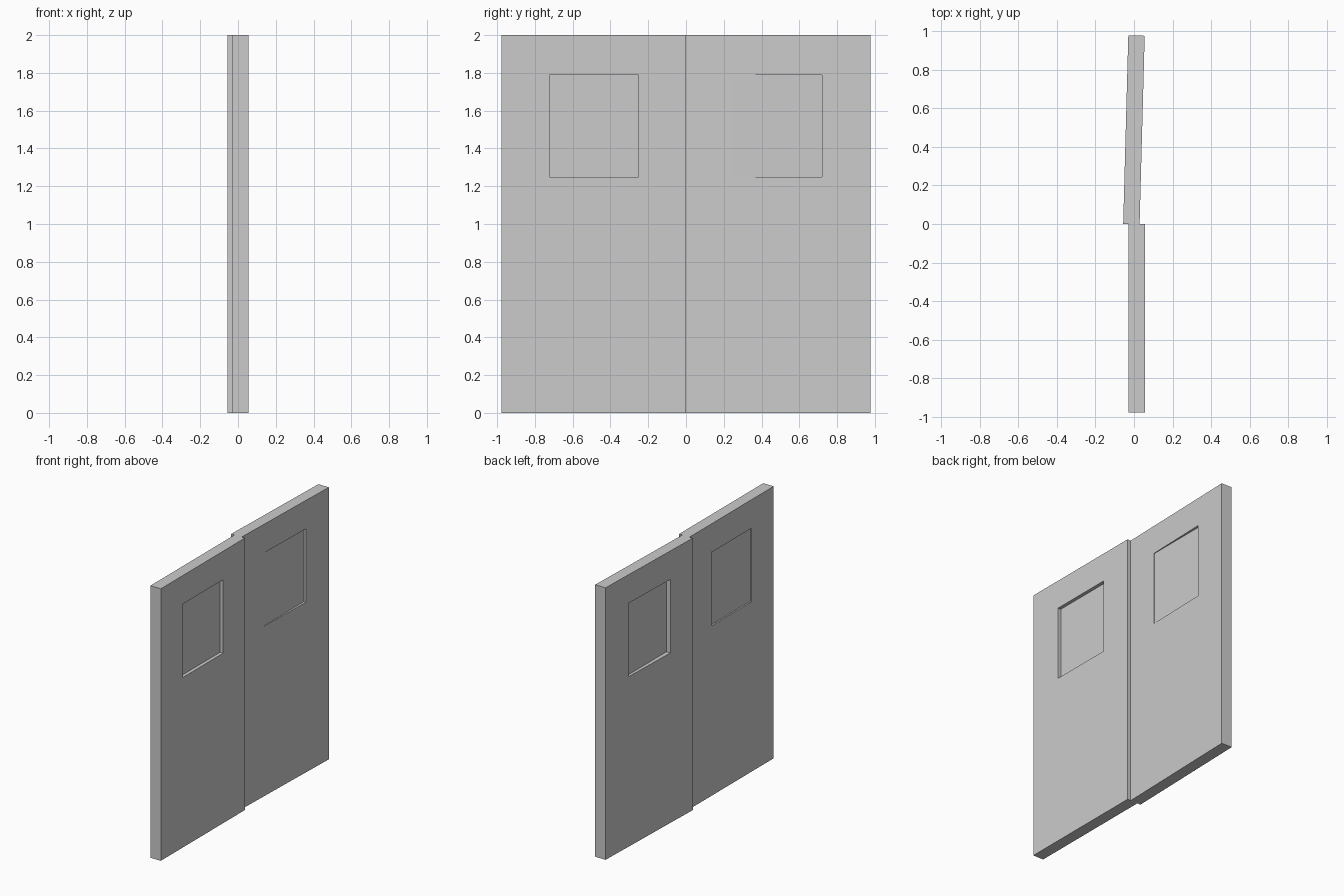
import bpy, bmesh, math
from mathutils import Matrix

if "Cube" in bpy.data.objects:
    bpy.data.objects.remove(bpy.data.objects["Cube"])

W, H, T = 0.977, 2.0, 0.085           # leaf width, height, thickness
Y0, Y1, Z0, Z1 = 0.252, 0.722, 1.25, 1.79   # window opening


def add_object(name, bm):
    bmesh.ops.recalc_face_normals(bm, faces=bm.faces)
    mesh = bpy.data.meshes.new(name)
    bm.to_mesh(mesh)
    bm.free()
    ob = bpy.data.objects.new(name, mesh)
    bpy.context.collection.objects.link(ob)
    return ob


def door_leaf(name, side, x, angle):
    """Slab with a rectangular window hole, hinged at the centre line."""
    bm = bmesh.new()

    def rect(y0, y1, z0, z1):
        return [bm.verts.new((-T / 2, side * y, z))
                for y, z in ((y0, z0), (y1, z0), (y1, z1), (y0, z1))]

    outer, inner = rect(0, W, 0, H), rect(Y0, Y1, Z0, Z1)
    ring = [bm.faces.new((outer[i], outer[(i + 1) % 4],
                          inner[(i + 1) % 4], inner[i])) for i in range(4)]
    new = bmesh.ops.extrude_face_region(bm, geom=ring, use_keep_orig=True)["geom"]
    bmesh.ops.translate(bm, vec=(T, 0, 0),
                        verts=[g for g in new if isinstance(g, bmesh.types.BMVert)])
    ob = add_object(name, bm)
    ob.location.x = x
    ob.rotation_euler.z = angle


def window_pane(name, side):
    """Pane set inside the opening, edges tucked slightly into the slab."""
    e, x0, x1 = 0.004, -0.018, 0.031
    bm = bmesh.new()
    bmesh.ops.create_cube(bm, size=1, matrix=Matrix.Translation(
        ((x0 + x1) / 2, side * (Y0 + Y1) / 2, (Z0 + Z1) / 2))
        @ Matrix.Diagonal((x1 - x0, Y1 - Y0 + 2 * e, Z1 - Z0 + 2 * e, 1)))
    add_object(name, bm)


# straight leaf and slightly swung leaf
door_leaf("near_door", -1, 0.0135, 0)
door_leaf("far_door", 1, -0.0135, math.radians(-1.55))
window_pane("near_window", -1)
window_pane("far_window", 1)
